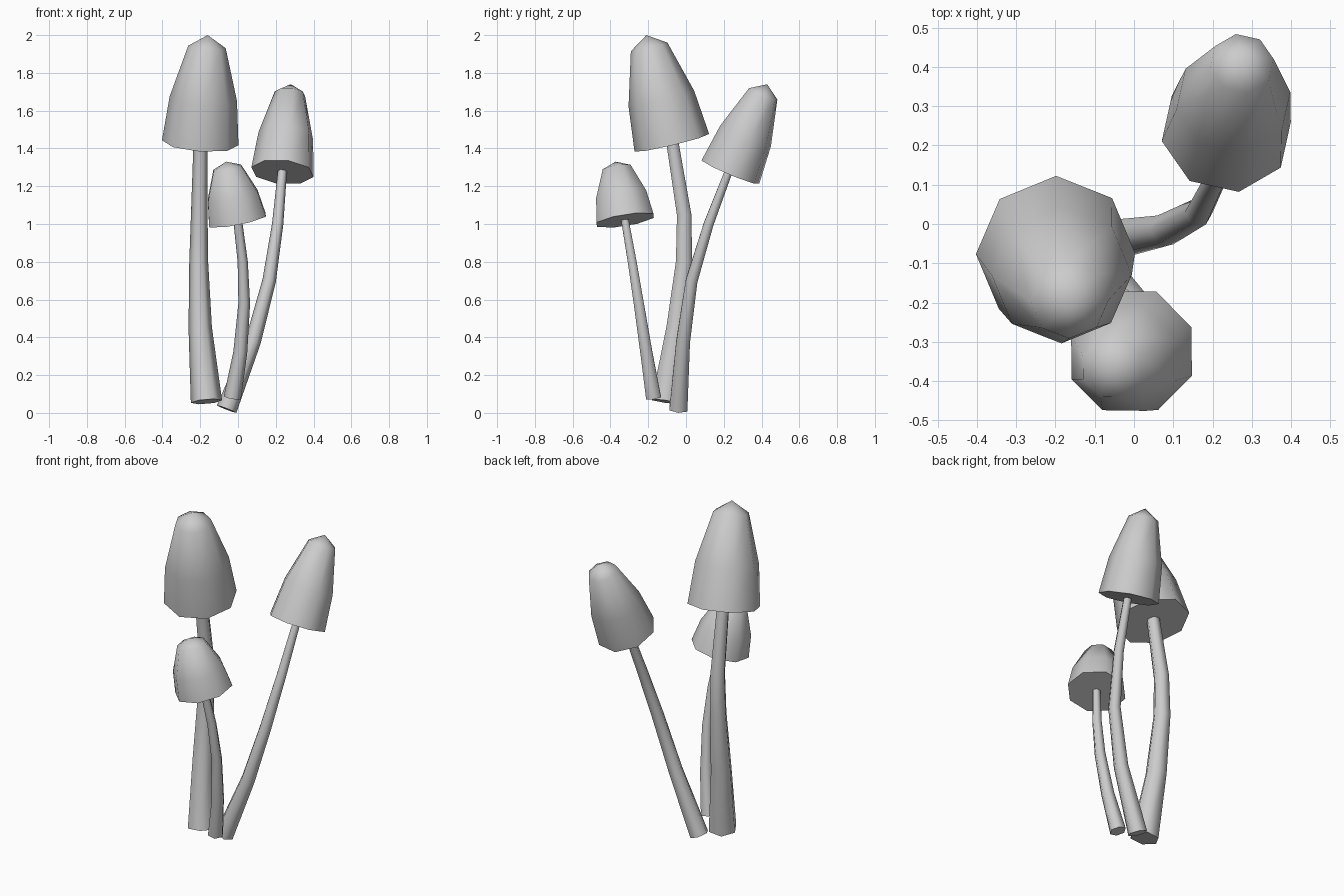
import bpy, bmesh, math
from mathutils import Vector

cube = bpy.data.objects.get("Cube")
if cube:
    bpy.data.objects.remove(cube, do_unlink=True)

grey = bpy.data.materials.new("pale grey")
grey.use_nodes = True
colour = (0.6, 0.6, 0.6, 1)
grey.diffuse_color = colour
grey.node_tree.nodes["Principled BSDF"].inputs["Base Color"].default_value = colour

UP = Vector((0, 0, 1))


def loft(name, rings, sides, phase, tip=None):
    """Skin rings of (centre, axis, radius); close with a tip or a flat end."""
    bm = bmesh.new()
    loops = []
    for centre, axis, radius in rings:
        turn = UP.rotation_difference(axis)
        loop = []
        for i in range(sides):
            a = math.radians(phase) + math.tau * i / sides
            loop.append(bm.verts.new(centre + turn @ Vector((math.cos(a), math.sin(a), 0)) * radius))
        loops.append(loop)
    for low, high in zip(loops, loops[1:]):
        for i in range(sides):
            j = (i + 1) % sides
            bm.faces.new((low[i], low[j], high[j], high[i]))
    bm.faces.new(loops[0][::-1])
    if tip:
        point = bm.verts.new(tip)
        for i in range(sides):
            bm.faces.new((loops[-1][i], loops[-1][(i + 1) % sides], point))
    else:
        bm.faces.new(loops[-1])
    bmesh.ops.recalc_face_normals(bm, faces=bm.faces)
    mesh = bpy.data.meshes.new(name)
    bm.to_mesh(mesh)
    bm.free()
    mesh.materials.append(grey)
    mesh.shade_smooth()
    mesh.set_sharp_from_angle(angle=math.radians(70))
    obj = bpy.data.objects.new(name, mesh)
    bpy.context.collection.objects.link(obj)
    return obj


def cap(name, base, tip, radius, phase):
    """Tall bell with a flat underside, leaning from base to tip."""
    base, tip = Vector(base), Vector(tip)
    axis = tip - base
    profile = [(0, 1), (0.41, 0.88), (0.89, 0.49)]
    rings = [(base + axis * t, axis.normalized(), radius * r) for t, r in profile]
    loft(name, rings, 8, phase, tip)


def stem(name, path, radii):
    """Bent tapering stalk through the path points."""
    pts = [Vector(p) for p in path]
    last = len(pts) - 1
    rings = []
    for i, p in enumerate(pts):
        tangent = (pts[min(i + 1, last)] - pts[max(i - 1, 0)]).normalized()
        rings.append((p, tangent, radii[i]))
    loft(name, rings, 6, 0)


# Tall mushroom
cap("tall_cap", (-0.2, -0.075, 1.43), (-0.16, -0.21, 2.0), 0.203, 0)
stem("tall_stem",
     [(-0.167, -0.11, 0.06), (-0.2, -0.05, 0.45), (-0.208, -0.01, 0.8),
      (-0.205, -0.01, 1.05), (-0.198, -0.075, 1.45)],
     [0.083, 0.062, 0.05, 0.044, 0.037])

# Leaning mushroom
cap("leaning_cap", (0.235, 0.235, 1.275), (0.28, 0.43, 1.74), 0.168, 10)
stem("leaning_stem",
     [(-0.06, -0.04, 0.02), (0.08, -0.015, 0.38), (0.165, 0.03, 0.7),
      (0.21, 0.12, 1.0), (0.236, 0.23, 1.29)],
     [0.055, 0.042, 0.036, 0.03, 0.024])

# Short mushroom
cap("short_cap", (-0.003, -0.322, 1.02), (-0.063, -0.372, 1.33), 0.165, 22.5)
stem("short_stem",
     [(-0.03, -0.172, 0.08), (0.012, -0.21, 0.32), (0.033, -0.25, 0.58),
      (0.025, -0.285, 0.8), (-0.003, -0.325, 1.03)],
     [0.046, 0.037, 0.031, 0.027, 0.023])
